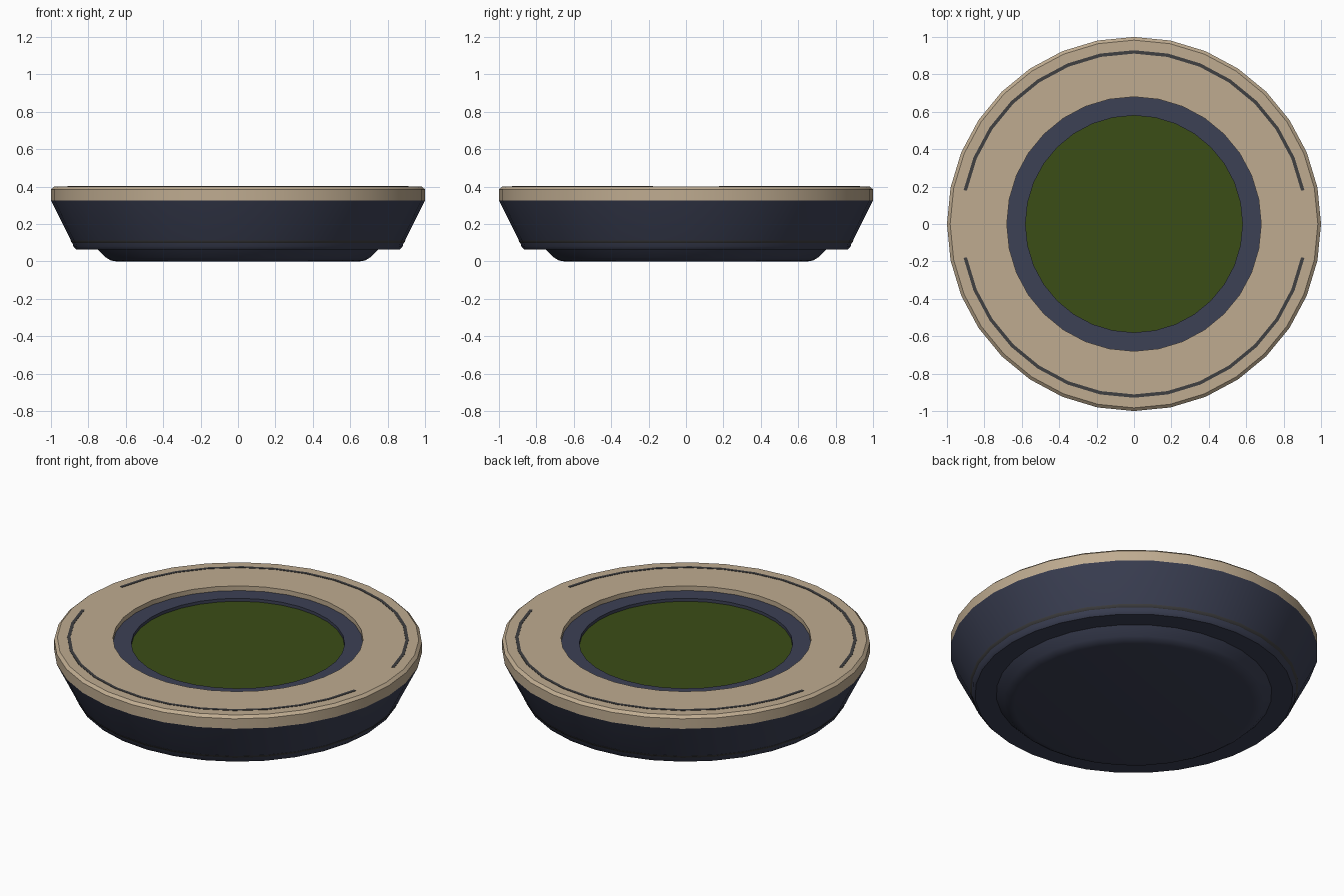
import bpy, bmesh
from math import sin, cos, pi, radians

if "Cube" in bpy.data.objects:
    bpy.data.objects.remove(bpy.data.objects["Cube"])


def material(name, rgb):
    m = bpy.data.materials.new(name)
    m.diffuse_color = (*rgb, 1)
    m.use_nodes = True
    m.node_tree.nodes["Principled BSDF"].inputs["Base Color"].default_value = m.diffuse_color
    return m


NAVY = material("navy", (0.045, 0.052, 0.09))
TAN = material("tan", (0.52, 0.41, 0.28))
GREEN = material("green", (0.043, 0.075, 0.008))
DARK = material("dark_grey", (0.05, 0.05, 0.052))


def sweep(name, profile, mat, segs=32, first=0, last=None, closed=False):
    """Revolve (radius, z) points about z; radius 0 makes a pole. first/last give a partial arc."""
    full = last is None
    steps = range(segs) if full else range(first, last + 1)
    bm = bmesh.new()
    rings = []
    for r, z in profile:
        if r == 0:
            rings.append([bm.verts.new((0, 0, z))] * len(steps))
        else:
            rings.append([bm.verts.new((r * cos(2 * pi * i / segs), r * sin(2 * pi * i / segs), z))
                          for i in steps])
    pairs = list(zip(rings, rings[1:]))
    if closed:
        pairs.append((rings[-1], rings[0]))
    n = len(steps)
    for a, b in pairs:
        for i in range(n if full else n - 1):
            j = (i + 1) % n
            quad = list(dict.fromkeys((a[i], a[j], b[j], b[i])))
            bm.faces.new(quad)
    if closed and not full:
        bm.faces.new([r[0] for r in rings][::-1])
        bm.faces.new([r[-1] for r in rings])
    if closed:
        bmesh.ops.recalc_face_normals(bm, faces=bm.faces)
    me = bpy.data.meshes.new(name)
    bm.to_mesh(me)
    bm.free()
    ob = bpy.data.objects.new(name, me)
    bpy.context.collection.objects.link(ob)
    me.materials.append(mat)
    bpy.ops.object.select_all(action='DESELECT')
    ob.select_set(True)
    bpy.context.view_layer.objects.active = ob
    bpy.ops.object.shade_smooth_by_angle(angle=radians(35))
    return ob


# Foot, stepped base and flared side wall
sweep("body", [(0, 0), (0.65, 0), (0.68, 0.005), (0.705, 0.02), (0.75, 0.065),
               (0.865, 0.065), (0.88, 0.08), (0.885, 0.1), (0.895, 0.115),
               (1.0, 0.325)], NAVY)

# Thin seam around the base step
sweep("base_seam", [(0.884, 0.097), (0.889, 0.1), (0.895, 0.112), (0.888, 0.112)], DARK, closed=True)

# Tan rim with a small chamfer and central opening
sweep("rim", [(1.0, 0.325), (1.0, 0.385), (0.983, 0.4), (0.68, 0.4), (0.68, 0.372)], TAN)

# Recessed bezel around the window
sweep("bezel", [(0.68, 0.372), (0.58, 0.372), (0.58, 0.354)], NAVY, segs=32)

# Round green window
sweep("window", [(0.582, 0.354), (0, 0.354)], GREEN, segs=64)

# Two inlaid arcs on the rim
strip = [(0.911, 0.398), (0.929, 0.398), (0.929, 0.402), (0.911, 0.402)]
for name, start in (("back_arc", 1), ("front_arc", 17)):
    sweep(name, strip, DARK, first=start, last=start + 14, closed=True)
